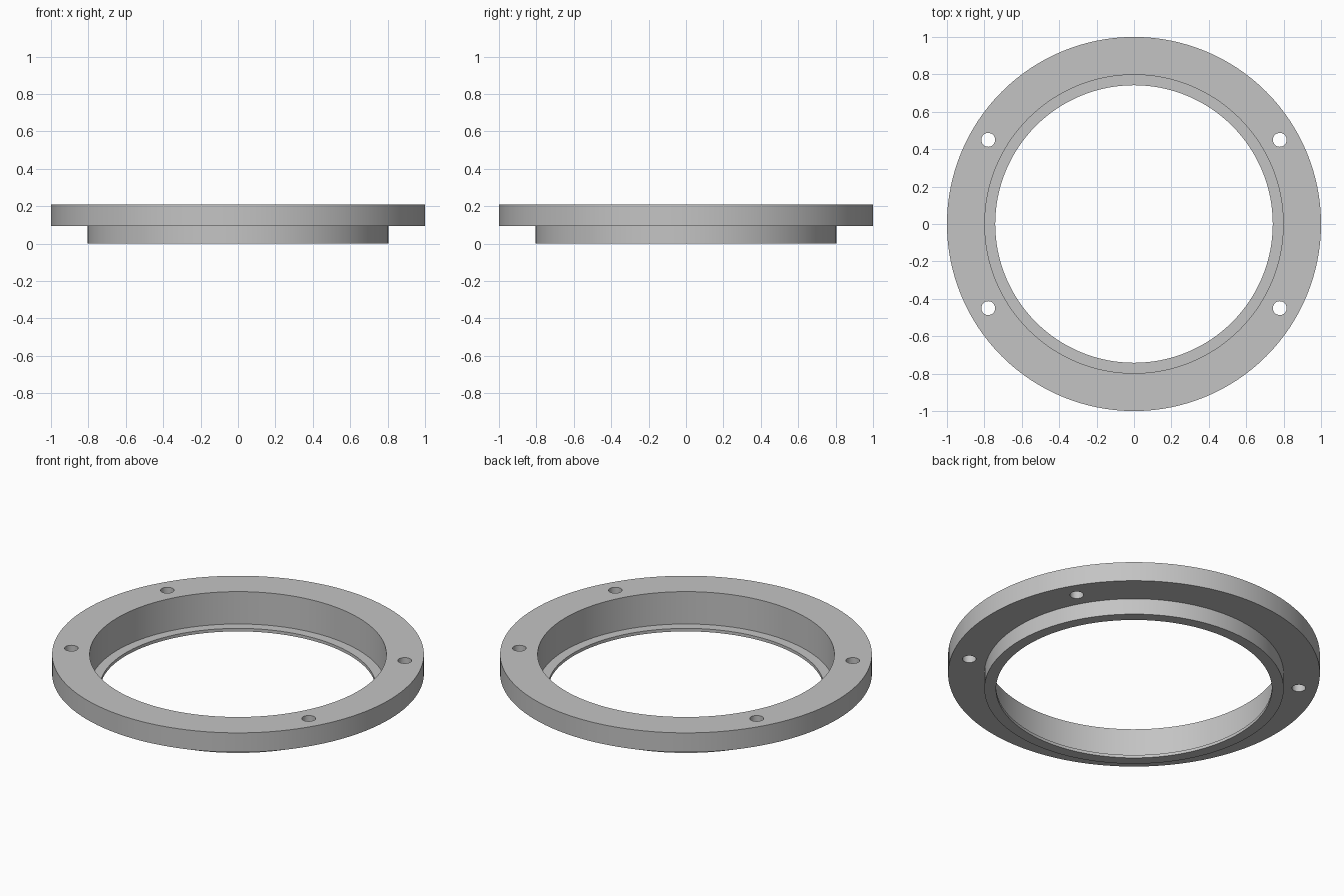
import bpy
import bmesh
from math import pi, radians, sin, cos

SEGMENTS = 128

cube = bpy.data.objects.get("Cube")
if cube:
    bpy.data.objects.remove(cube, do_unlink=True)

# Single grey finish
grey = bpy.data.materials.new("plain grey")
grey.use_nodes = True
colour = (0.55, 0.55, 0.55, 1)
grey.diffuse_color = colour
grey.node_tree.nodes["Principled BSDF"].inputs["Base Color"].default_value = colour


def revolve(name, profile):
    """Turn a closed (radius, height) profile around the z axis."""
    bm = bmesh.new()
    rings = [[bm.verts.new((r * cos(2 * pi * i / SEGMENTS), r * sin(2 * pi * i / SEGMENTS), z))
              for i in range(SEGMENTS)] for r, z in profile]
    for k, ring in enumerate(rings):
        above = rings[(k + 1) % len(rings)]
        for i in range(SEGMENTS):
            j = (i + 1) % SEGMENTS
            bm.faces.new((ring[i], ring[j], above[j], above[i]))
    bmesh.ops.recalc_face_normals(bm, faces=bm.faces)
    mesh = bpy.data.meshes.new(name)
    bm.to_mesh(mesh)
    bm.free()
    obj = bpy.data.objects.new(name, mesh)
    bpy.context.collection.objects.link(obj)
    return obj


# Flange with a thin-walled spigot below and a small inner lip at the bottom
lip_r, bore_r, spigot_r, flange_r = 0.742, 0.798, 0.805, 1.0
lip_z, flange_z, top_z = 0.018, 0.095, 0.21
ring = revolve("flange_ring", [
    (lip_r, 0), (spigot_r, 0), (spigot_r, flange_z), (flange_r, flange_z),
    (flange_r, top_z), (bore_r, top_z), (bore_r, lip_z), (lip_r, lip_z)])
ring.data.materials.append(grey)

# Four bolt holes through the flange
cutters = []
for angle in (30, 150, 210, 330):
    a = radians(angle)
    bpy.ops.mesh.primitive_cylinder_add(
        vertices=32, radius=0.037, depth=0.4,
        location=(0.9 * cos(a), 0.9 * sin(a), 0.15))
    cutter = bpy.context.object
    cutter.name = "bolt_hole_cutter"
    cutter.data.materials.append(grey)
    cutters.append(cutter)
    hole = ring.modifiers.new("bolt_hole", "BOOLEAN")
    hole.operation = "DIFFERENCE"
    hole.solver = "EXACT"
    hole.object = cutter

# Apply the holes, then drop the cutters
bpy.ops.object.select_all(action="DESELECT")
ring.select_set(True)
bpy.context.view_layer.objects.active = ring
for name in [m.name for m in ring.modifiers]:
    bpy.ops.object.modifier_apply(modifier=name)
for cutter in cutters:
    bpy.data.objects.remove(cutter, do_unlink=True)
bpy.ops.object.shade_smooth_by_angle(angle=radians(30))
